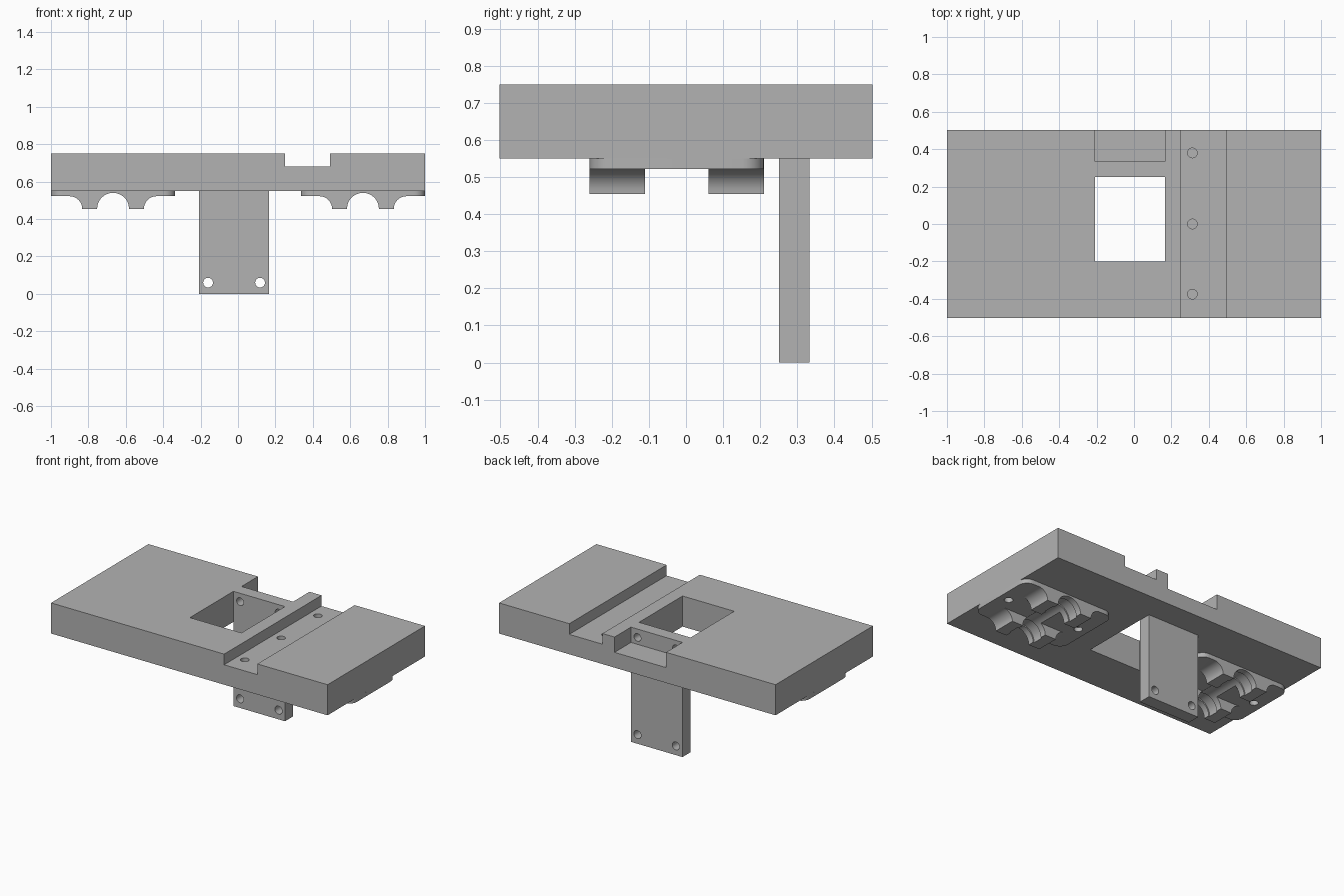
import bpy
import bmesh
from math import pi, cos, sin, radians
from mathutils import Matrix, Vector

if "Cube" in bpy.data.objects:
    bpy.data.objects.remove(bpy.data.objects["Cube"])

grey = bpy.data.materials.new("plain grey")
grey.use_nodes = True
grey.diffuse_color = (0.45, 0.45, 0.45, 1)
grey.node_tree.nodes["Principled BSDF"].inputs["Base Color"].default_value = grey.diffuse_color


def finish(name, bm):
    bmesh.ops.recalc_face_normals(bm, faces=bm.faces)
    mesh = bpy.data.meshes.new(name)
    bm.to_mesh(mesh)
    bm.free()
    mesh.materials.append(grey)
    ob = bpy.data.objects.new(name, mesh)
    bpy.context.collection.objects.link(ob)
    return ob


def box(name, x, y, z):
    bm = bmesh.new()
    bmesh.ops.create_cube(bm, size=1)
    for v in bm.verts:
        v.co = [lo + (c + 0.5) * (hi - lo) for c, (lo, hi) in zip(v.co, (x, y, z))]
    return finish(name, bm)


def rod(name, centre, radius, length, along_y=False, sides=32):
    bm = bmesh.new()
    bmesh.ops.create_cone(bm, cap_ends=True, segments=sides, radius1=radius,
                          radius2=radius, depth=length)
    turn = Matrix.Rotation(pi / 2, 4, "X") if along_y else Matrix()
    bm.transform(Matrix.Translation(centre) @ turn)
    return finish(name, bm)


def extrude(name, points, offset):
    bm = bmesh.new()
    face = bm.faces.new([bm.verts.new(p) for p in points])
    moved = bmesh.ops.extrude_face_region(bm, geom=[face])["geom"]
    bmesh.ops.translate(bm, vec=Vector(offset),
                        verts=[g for g in moved if isinstance(g, bmesh.types.BMVert)])
    return finish(name, bm)


def arc(cx, cy, r, start, end, steps=8):
    angles = [radians(start + (end - start) * i / steps) for i in range(steps + 1)]
    return [(cx + r * cos(a), cy + r * sin(a)) for a in angles]


def cut(ob, cutters, operation="DIFFERENCE"):
    for c in cutters:
        mod = ob.modifiers.new("cut", "BOOLEAN")
        mod.operation = operation
        mod.solver = "EXACT"
        mod.object = c
    bpy.context.view_layer.update()
    graph = bpy.context.evaluated_depsgraph_get()
    mesh = bpy.data.meshes.new_from_object(ob.evaluated_get(graph))
    ob.modifiers.clear()
    ob.data = mesh
    for c in cutters:
        bpy.data.objects.remove(c)


def smooth(ob):
    bpy.ops.object.select_all(action="DESELECT")
    ob.select_set(True)
    bpy.context.view_layer.objects.active = ob
    bpy.ops.object.shade_smooth_by_angle(angle=radians(30))


PLATE_X = (-0.208, 0.165)
PLATE_Y = (0.25, 0.333)
BOLT_X = (-0.16, 0.118)

# deck with slot, square opening and rear notch
deck = box("deck", (-1, 1), (-0.503, 0.503), (0.55, 0.75))
cutters = [
    box("slot", (0.252, 0.492), (-0.6, 0.6), (0.68, 0.9)),
    box("opening", PLATE_X, (-0.2, PLATE_Y[0]), (0.4, 0.9)),
    box("notch", PLATE_X, (PLATE_Y[1], 0.6), (0.65, 0.9)),
]
# screw holes in the slot, bolt holes in the wall
cutters += [rod("screw_hole", (0.312, y, 0.68), 0.026, 0.2) for y in (-0.375, 0, 0.38)]
cutters += [rod("bolt_hole", (x, 0.29, 0.695), 0.025, 0.2, True) for x in BOLT_X]
cut(deck, cutters)
smooth(deck)

# hanging plate
plate = box("hanging_plate", PLATE_X, PLATE_Y, (0, 0.55))
cut(plate, [rod("bolt_hole", (x, 0.29, 0.06), 0.026, 0.2, True) for x in BOLT_X])
smooth(plate)

# bearing mounts under both ends
MID_Y, PAD_Z, FOOT_Z, AXLE_R = -0.025, 0.522, 0.455, 0.085
for side, cx in (("right", -0.668), ("left", 0.668)):
    # rounded base pad
    hx, hy, r = 0.332, 0.235, 0.06
    outline = []
    for sx, sy, a in ((1, 1, 0), (-1, 1, 90), (-1, -1, 180), (1, -1, 270)):
        outline += arc(cx + sx * (hx - r), MID_Y + sy * (hy - r), r, a, a + 90)
    mount = extrude(side + "_bearing_mount", [(x, y, PAD_Z) for x, y in outline], (0, 0, 0.028))

    # filleted bearing saddles
    fillet = FOOT_Z - PAD_Z
    half = [(0.165, FOOT_Z)] + arc(0.165 - fillet, FOOT_Z, -fillet, 180, 90)
    half = half + [(half[-1][0], PAD_Z + 0.015)]
    profile = half + [(-x, z) for x, z in reversed(half)]
    saddles = [extrude("saddle", [(cx + x, y, z) for x, z in profile], (0, 0.15, 0))
               for y in (-0.26, 0.06)]
    cut(mount, saddles, "UNION")

    # axle channel, bearing grooves and screw holes
    cutters = [rod("axle_channel", (cx, MID_Y, FOOT_Z), AXLE_R, 0.8, True, 48)]
    cutters += [rod("bearing_groove", (cx, y, FOOT_Z), AXLE_R + 0.008, 0.07, True, 48)
                for y in (-0.185, 0.135)]
    cutters += [rod("screw_hole", (cx + dx, MID_Y, 0.52), 0.026, 0.1) for dx in (-0.265, 0.265)]
    cut(mount, cutters)
    smooth(mount)
